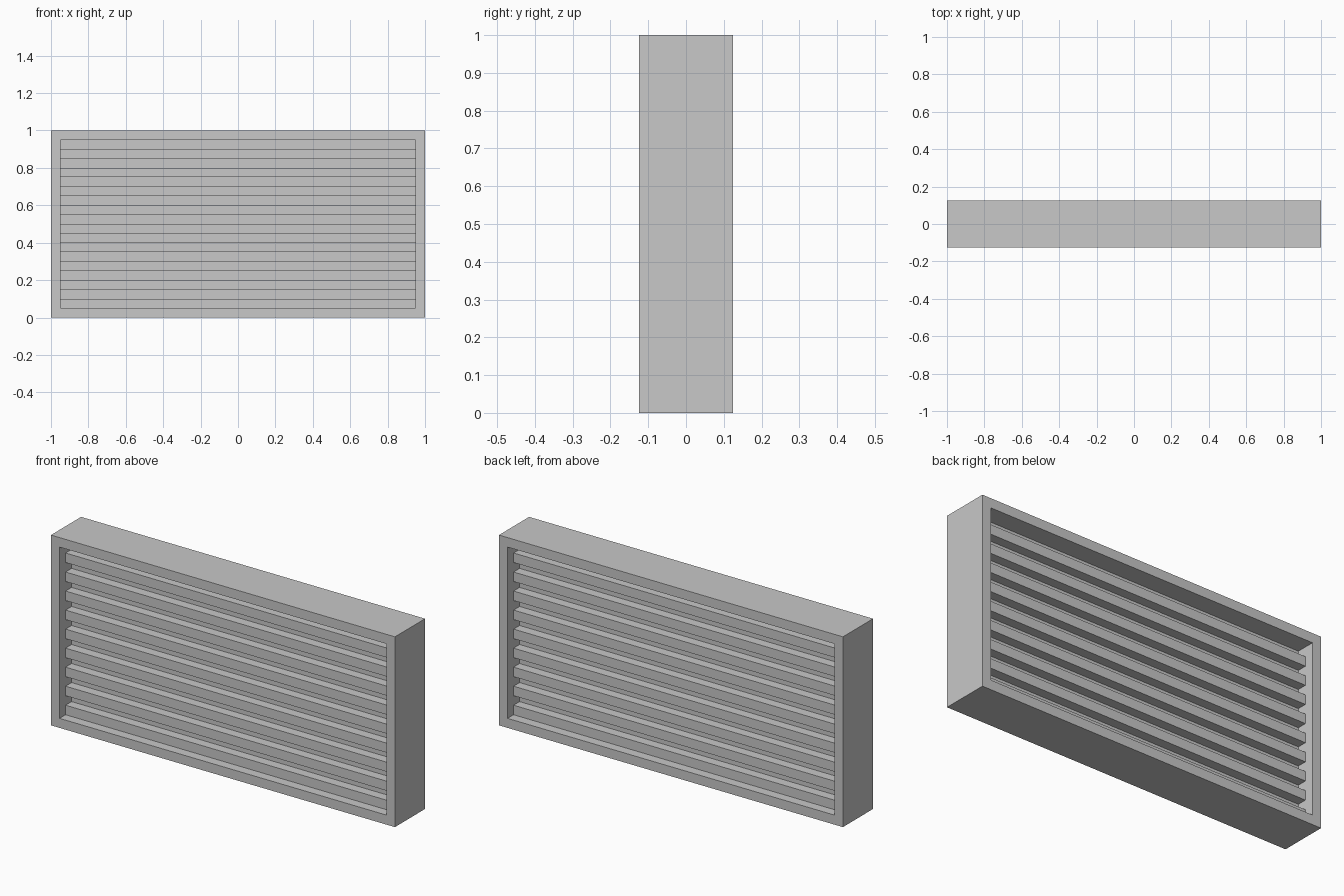
import bpy
import bmesh
from mathutils import Matrix, Vector

if "Cube" in bpy.data.objects:
    bpy.data.objects.remove(bpy.data.objects["Cube"], do_unlink=True)

WIDTH, DEPTH, HEIGHT = 2.0, 0.25, 1.0
RIM = 0.05            # frame thickness, slat height and gap height
PANEL_DEPTH = 0.05
SLAT_DEPTH = 0.15
SLAT_COUNT = 9

grey = bpy.data.materials.new("plain grey")
grey.use_nodes = True
colour = (0.58, 0.58, 0.58, 1.0)
grey.diffuse_color = colour
grey.node_tree.nodes["Principled BSDF"].inputs["Base Color"].default_value = colour


def finish(name, bm):
    bmesh.ops.recalc_face_normals(bm, faces=bm.faces)
    mesh = bpy.data.meshes.new(name)
    bm.to_mesh(mesh)
    bm.free()
    mesh.materials.append(grey)
    obj = bpy.data.objects.new(name, mesh)
    bpy.context.collection.objects.link(obj)
    return obj


def box(name, size, centre):
    bm = bmesh.new()
    matrix = Matrix.Translation(centre) @ Matrix.Diagonal((*size, 1))
    bmesh.ops.create_cube(bm, size=1, matrix=matrix)
    return finish(name, bm)


def rectangle(bm, margin):
    corners = [(-1, -1), (1, -1), (1, 1), (-1, 1)]
    return [bm.verts.new((x * (WIDTH / 2 - margin), -DEPTH / 2,
                          HEIGHT / 2 + z * (HEIGHT / 2 - margin))) for x, z in corners]


# Outer frame: mitred front ring, extruded to the back
bm = bmesh.new()
outer, inner = rectangle(bm, 0), rectangle(bm, RIM)
for i in range(4):
    j = (i + 1) % 4
    bm.faces.new((outer[i], outer[j], inner[j], inner[i]))
back = bmesh.ops.extrude_face_region(bm, geom=bm.faces[:], use_keep_orig=True)
bmesh.ops.translate(bm, vec=Vector((0, DEPTH, 0)),
                    verts=[v for v in back["geom"] if isinstance(v, bmesh.types.BMVert)])
finish("outer_frame", bm)

# Central panel closing the opening
inner_width = WIDTH - 2 * RIM
box("centre_panel", (inner_width, PANEL_DEPTH, HEIGHT - 2 * RIM), (0, 0, HEIGHT / 2))

# Horizontal slats standing out on both sides of the panel
for i in range(SLAT_COUNT):
    z = RIM * (1.5 + 2 * i)
    box(f"slat_{i + 1}", (inner_width, SLAT_DEPTH, RIM), (0, 0, z))
